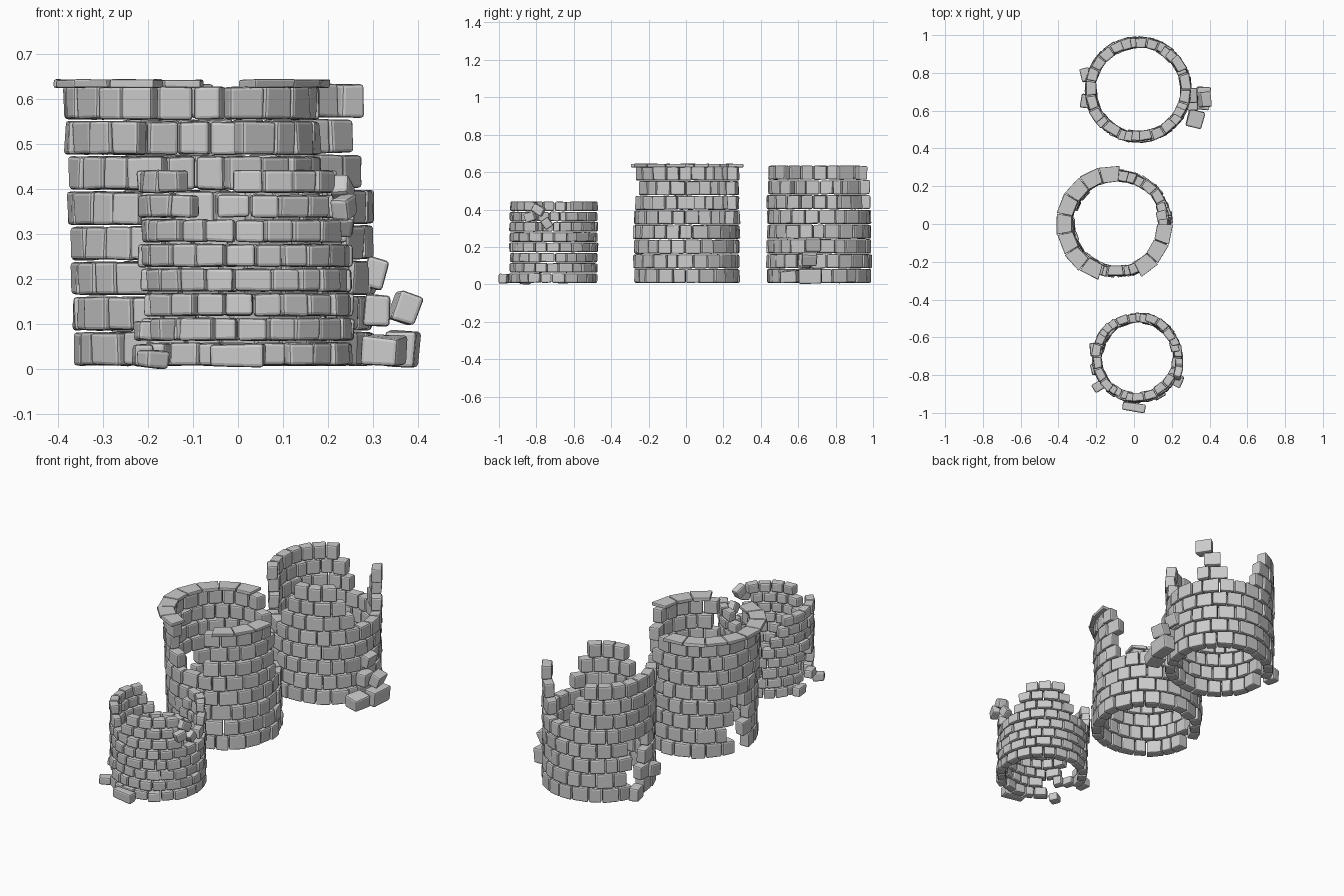
import bpy, bmesh, random
from math import radians, cos, sin, pi, tau
from mathutils import Vector, Euler

if "Cube" in bpy.data.objects:
    bpy.data.objects.remove(bpy.data.objects["Cube"])

random.seed(7)
CUBE_FACES = [(0, 3, 2, 1), (4, 5, 6, 7), (0, 1, 5, 4), (1, 2, 6, 5), (2, 3, 7, 6), (3, 0, 4, 7)]


def add_hexa(bm, corners):
    vs = [bm.verts.new(c) for c in corners]
    for f in CUBE_FACES:
        bm.faces.new([vs[i] for i in f])


def finish(bm, name, bevel):
    """Round the stone edges and make the object."""
    bmesh.ops.recalc_face_normals(bm, faces=bm.faces[:])
    bmesh.ops.bevel(bm, geom=bm.edges[:], offset=bevel, segments=2, profile=0.5, affect='EDGES')
    me = bpy.data.meshes.new(name)
    bm.to_mesh(me)
    bm.free()
    ob = bpy.data.objects.new(name, me)
    bpy.context.collection.objects.link(ob)
    return ob


def wedge(bm, centre, r0, r1, a0, a1, z0, z1, jit):
    """One wall stone: a ring segment with slightly uneven corners."""
    push = random.uniform(-1, 1) * jit
    pts = []
    for z in (z0, z1):
        for r, a in ((r0, a0), (r1, a0), (r1, a1), (r0, a1)):
            rr = r + push + random.uniform(-.6, .6) * jit
            pts.append(Vector((centre[0] + rr * cos(a), centre[1] + rr * sin(a),
                               z + random.uniform(-.35, .35) * jit)))
    add_hexa(bm, pts)


def missing(az, k, n, gaps):
    """Gaps are (centre angle, half width, lowest course, end course); broken tops widen upwards."""
    for c, half, lo, hi in gaps:
        if lo <= k < hi:
            d = abs((az - c + 180) % 360 - 180)
            w = half if lo == 0 else half * (0.6 + 0.4 * (k - lo + 1) / (n - lo))
            if d < w:
                return True
    return False


def tower(name, base, top, radius, thick, height, courses, count, gaps, cap=False):
    bm = bmesh.new()
    pitch = (height - .006) / courses
    for k in range(courses):
        t = k / (courses - 1)
        c = (base[0] + (top[0] - base[0]) * t, base[1] + (top[1] - base[1]) * t)
        z0 = .006 + k * pitch
        # uneven stone widths, staggered from course to course
        cuts = [(i + (k % 2) * .5 + random.uniform(-.14, .14)) * tau / count for i in range(count)]
        cuts.append(cuts[0] + tau)
        for a0, a1 in zip(cuts, cuts[1:]):
            if missing(((a0 + a1) / 2) * 180 / pi, k, courses, gaps):
                continue
            g = .0022 / radius
            wedge(bm, c, radius - thick, radius, a0 + g, a1 - g, z0 + .002, z0 + pitch - .003, .0055)
    finish(bm, name, .0075)
    if cap:
        # thin overhanging coping slabs
        bm = bmesh.new()
        n = 17
        for i in range(n):
            a0, a1 = i * tau / n, (i + 1) * tau / n
            if not missing(((a0 + a1) / 2) * 180 / pi, courses - 1, courses, gaps):
                wedge(bm, top, radius - .055, radius + .027, a0 + .006, a1 - .006,
                      height - .006, height + .012, .004)
        finish(bm, name + "_coping", .004)


def rubble(name, stones):
    """Fallen stones: (location, size, rotation in degrees)."""
    bm = bmesh.new()
    for loc, size, rot in stones:
        m = Euler([radians(r) for r in rot]).to_matrix()
        pts = []
        for z in (-.5, .5):
            for x, y in ((-.5, -.5), (.5, -.5), (.5, .5), (-.5, .5)):
                p = Vector((x * size[0], y * size[1], z * size[2]))
                p += Vector([random.uniform(-.003, .003) for _ in range(3)])
                pts.append(Vector(loc) + m @ p)
        add_hexa(bm, pts)
    finish(bm, name, .008)


# back tower: broken rim, slot doorway on the left
tower("back_tower", (.025, .712), (.02, .712), .279, .053, .637, 8, 22,
      [(-2, 33, 5, 9), (-117, 25, 5, 9), (75, 25, 5, 9), (170, 10, 0, 4)])

# middle tower: coping slabs, two breaches, slot doorway
tower("middle_tower", (-.082, .003), (-.103, 0), .283, .053, .632, 8, 22,
      [(42, 34, 4, 9), (-88, 23, 5, 9), (168, 10, 0, 4)], cap=True)

# front tower: smaller stones, broken rim
tower("front_tower", (.022, -.712), (.012, -.703), .236, .045, .445, 8, 21,
      [(-4, 26, 5, 9), (112, 28, 5, 9), (-112, 18, 6, 9), (188, 11, 0, 4), (215, 8, 0, 2)])

# fallen stones by the back tower
rubble("back_rubble", [
    ((.365, .665, .045), (.07, .12, .078), (0, 4, -5)),
    ((.325, .555, .041), (.085, .09, .065), (3, 5, -15)),
    ((.372, .66, .135), (.055, .08, .065), (0, 20, 5)),
    ((.305, .68, .212), (.05, .08, .068), (0, 18, 0)),
    ((.31, .64, .13), (.06, .08, .068), (0, 4, 0)),
    ((-.258, .79, .042), (.05, .07, .07), (0, 0, 12)),
    ((-.255, .65, .118), (.05, .07, .07), (5, 0, -10)),
])

# fallen and loose stones of the front tower
rubble("front_rubble", [
    ((.0, -.97, .03), (.12, .045, .05), (0, 0, -8)),
    ((-.19, -.86, .022), (.06, .05, .038), (0, 3, 30)),
    ((-.212, -.665, .03), (.045, .07, .05), (0, 0, 5)),
    ((-.205, -.975 + .21, .085), (.045, .06, .045), (0, 4, 15)),
    ((.232, -.79, .40), (.042, .065, .048), (-30, 0, -15)),
    ((.238, -.745, .325), (.042, .05, .055), (35, 5, 0)),
    ((.235, -.83, .36), (.042, .06, .048), (15, 0, -25)),
])
